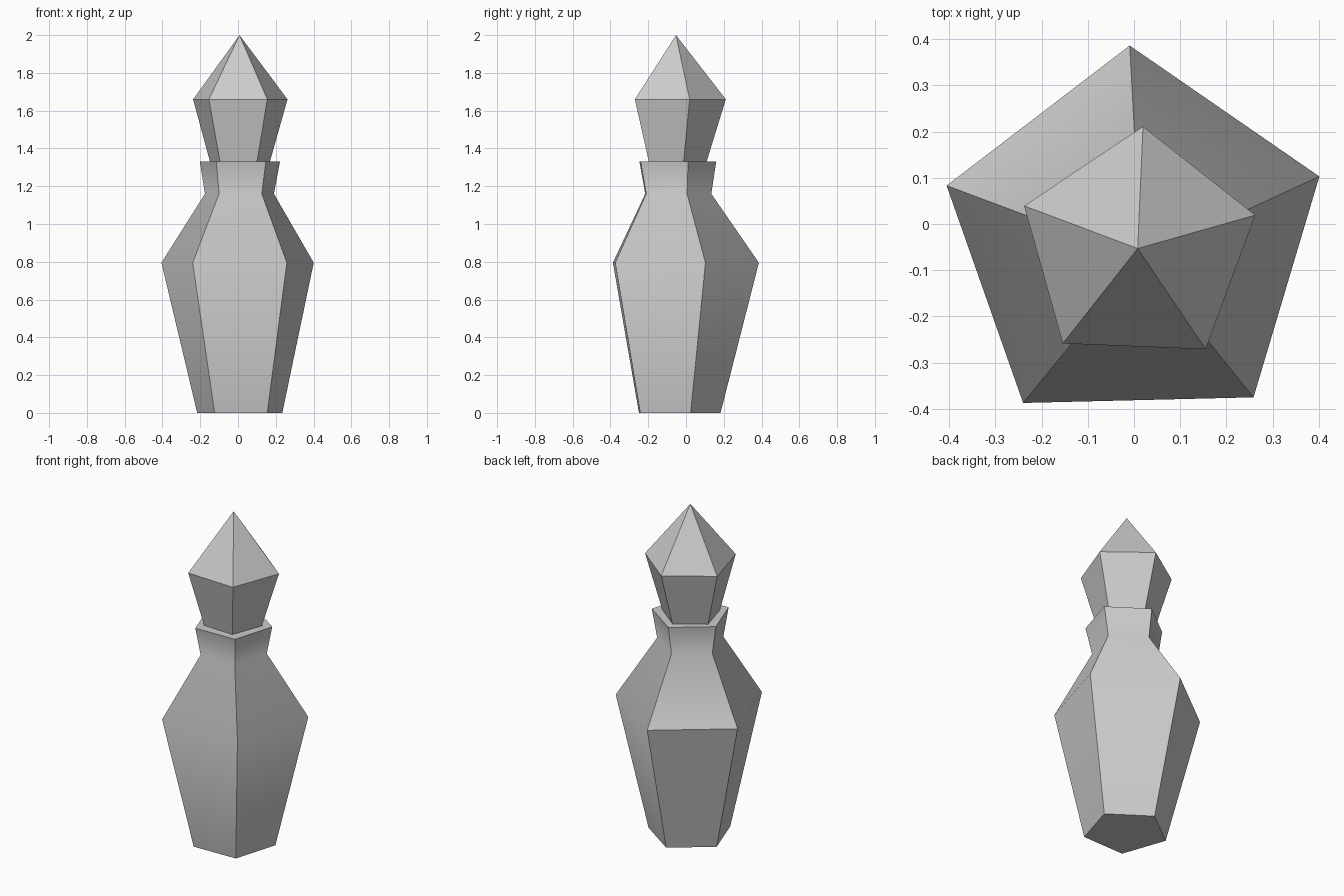
import bpy
import bmesh
from math import sin, cos, radians

if "Cube" in bpy.data.objects:
    bpy.data.objects.remove(bpy.data.objects["Cube"])

SIDES = 5


def ring_solid(name, rings, turn, apex=None):
    """Stack pentagon rings (z, radius, centre x, centre y) into a closed solid."""
    bm = bmesh.new()
    loops = []
    for z, r, cx, cy in rings:
        angles = [radians(90 + turn + 360 * i / SIDES) for i in range(SIDES)]
        loops.append([bm.verts.new((cx + r * cos(a), cy + r * sin(a), z)) for a in angles])
    bm.faces.new(loops[0][::-1])
    for low, high in zip(loops, loops[1:]):
        for i in range(SIDES):
            j = (i + 1) % SIDES
            bm.faces.new((low[i], low[j], high[j], high[i]))
    top = loops[-1]
    if apex:
        tip = bm.verts.new(apex)
        for i in range(SIDES):
            bm.faces.new((top[i], top[(i + 1) % SIDES], tip))
    else:
        bm.faces.new(top)
    bmesh.ops.recalc_face_normals(bm, faces=bm.faces[:])
    mesh = bpy.data.meshes.new(name)
    bm.to_mesh(mesh)
    bm.free()
    obj = bpy.data.objects.new(name, mesh)
    bpy.context.collection.objects.link(obj)
    bpy.ops.object.select_all(action='DESELECT')
    obj.select_set(True)
    bpy.context.view_layer.objects.active = obj
    bpy.ops.object.shade_smooth_by_angle(angle=radians(40))
    return obj


# Bottle: foot, belly, neck and flared lip
ring_solid("bottle", [
    (0.00, 0.237, 0.011, -0.054),
    (0.795, 0.424, 0.001, -0.038),
    (1.16, 0.192, 0.009, -0.058),
    (1.33, 0.223, 0.012, -0.063),
], turn=1.4)

# Faceted stopper resting in the lip
ring_solid("stopper", [
    (1.32, 0.164, 0.008, -0.058),
    (1.66, 0.263, 0.009, -0.052),
], turn=-2.3, apex=(0.008, -0.053, 2.0))
